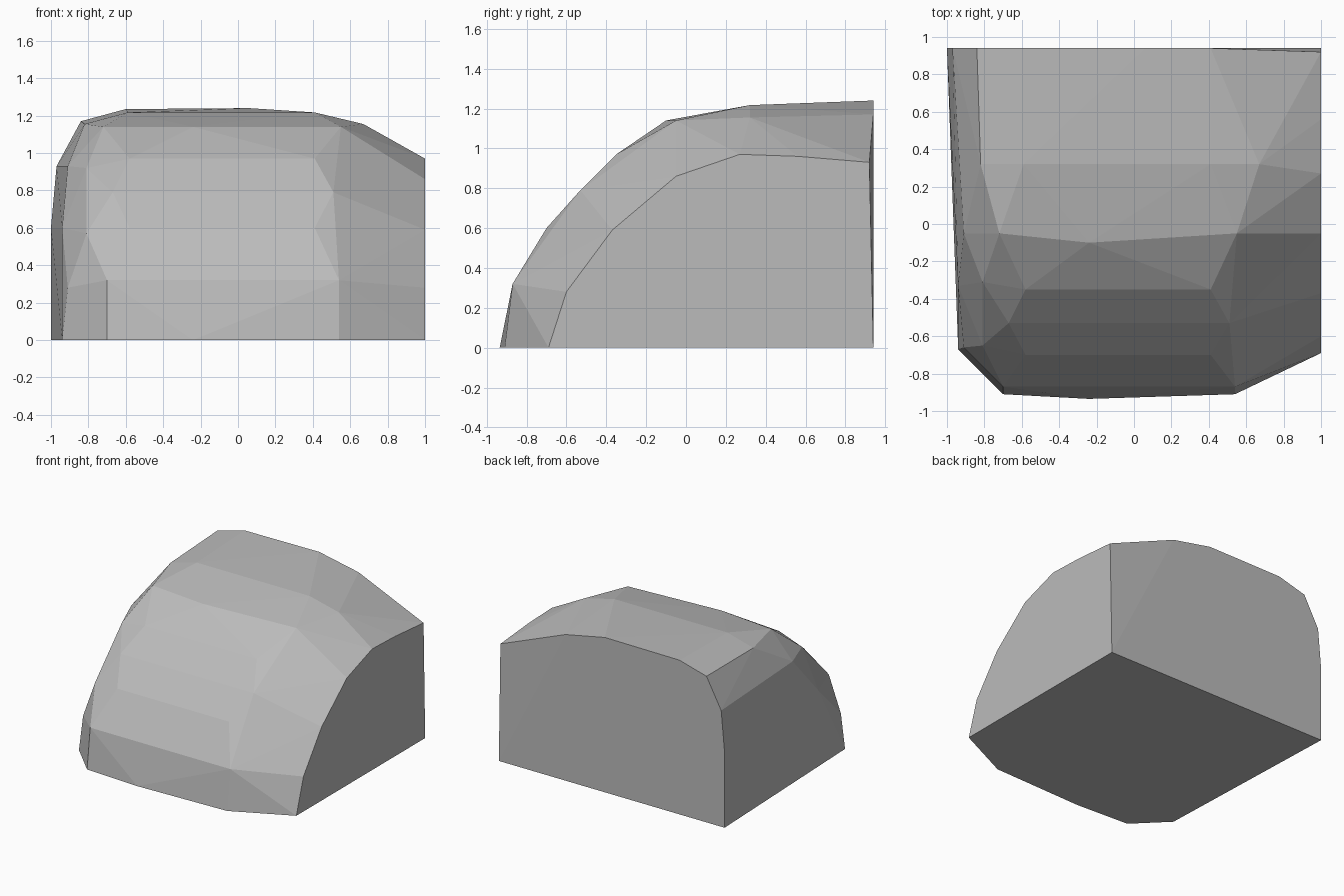
import bpy
import bmesh

cube = bpy.data.objects.get("Cube")
if cube:
    bpy.data.objects.remove(cube, do_unlink=True)


def make_material(name, colour):
    material = bpy.data.materials.new(name)
    material.use_nodes = True
    material.diffuse_color = colour
    shader = material.node_tree.nodes["Principled BSDF"]
    shader.inputs["Base Color"].default_value = colour
    return material


def make_hull(name, points, material):
    """Wrap the control points in a faceted convex shell."""
    mesh = bpy.data.meshes.new(name)
    shell = bmesh.new()
    for point in points:
        shell.verts.new(point)
    result = bmesh.ops.convex_hull(shell, input=shell.verts[:])
    # Drop points that ended up inside the shell
    spare = {item for item in result["geom_interior"] + result["geom_unused"]
             if isinstance(item, bmesh.types.BMVert)}
    bmesh.ops.delete(shell, geom=list(spare), context="VERTS")
    bmesh.ops.recalc_face_normals(shell, faces=shell.faces[:])
    shell.to_mesh(mesh)
    shell.free()
    mesh.materials.append(material)
    part = bpy.data.objects.new(name, mesh)
    bpy.context.collection.objects.link(part)
    return part


BACK, SIDE = 0.94, 1.0

# Flat cut side: outline as depth and height
side_outline = [(BACK, 0), (-0.69, 0), (-0.6, 0.28), (-0.37, 0.59),
                (-0.05, 0.86), (0.27, 0.97), (0.56, 0.96), (0.92, 0.93)]

# Flat back: outline as width and height
back_outline = [(-SIDE, 0), (-SIDE, 0.6), (-0.97, 0.93), (-0.84, 1.17),
                (-0.6, 1.235), (0.06, 1.24), (0.41, 1.17)]

# Sloping front and roof: each row has a depth, a height and its widths
front_rows = [(-0.91, 0, (-0.7, 0.54)),
              (-0.87, 0.32, (-0.7, 0.54)),
              (-0.7, 0.6, (-0.58, 0.41)),
              (-0.53, 0.79, (-0.67, 0.51)),
              (-0.35, 0.97, (-0.58, 0.41)),
              (-0.05, 1.14, (-0.72, 0.55)),
              (0.32, 1.217, (-0.59, 0.41)),
              (0.32, 1.155, (-0.82, 0.67))]

# Shallow ridge along the middle and the rounded shoulder
ridge = [(-0.24, -0.935, 0), (-0.24, -0.1, 1.14)]
shoulder = [(-0.94, -0.67, 0), (-0.91, -0.66, 0.28), (-0.81, -0.65, 0.57),
            (-0.94, -0.33, 0.6), (-0.81, -0.31, 0.92), (-0.91, -0.05, 0.93)]

points = [(SIDE, y, z) for y, z in side_outline]
points += [(x, BACK, z) for x, z in back_outline]
points += [(x, y, z) for y, z, widths in front_rows for x in widths]
points += ridge + shoulder

stone_grey = make_material("stone grey", (0.5, 0.5, 0.5, 1))
make_hull("faceted_block", points, stone_grey)
